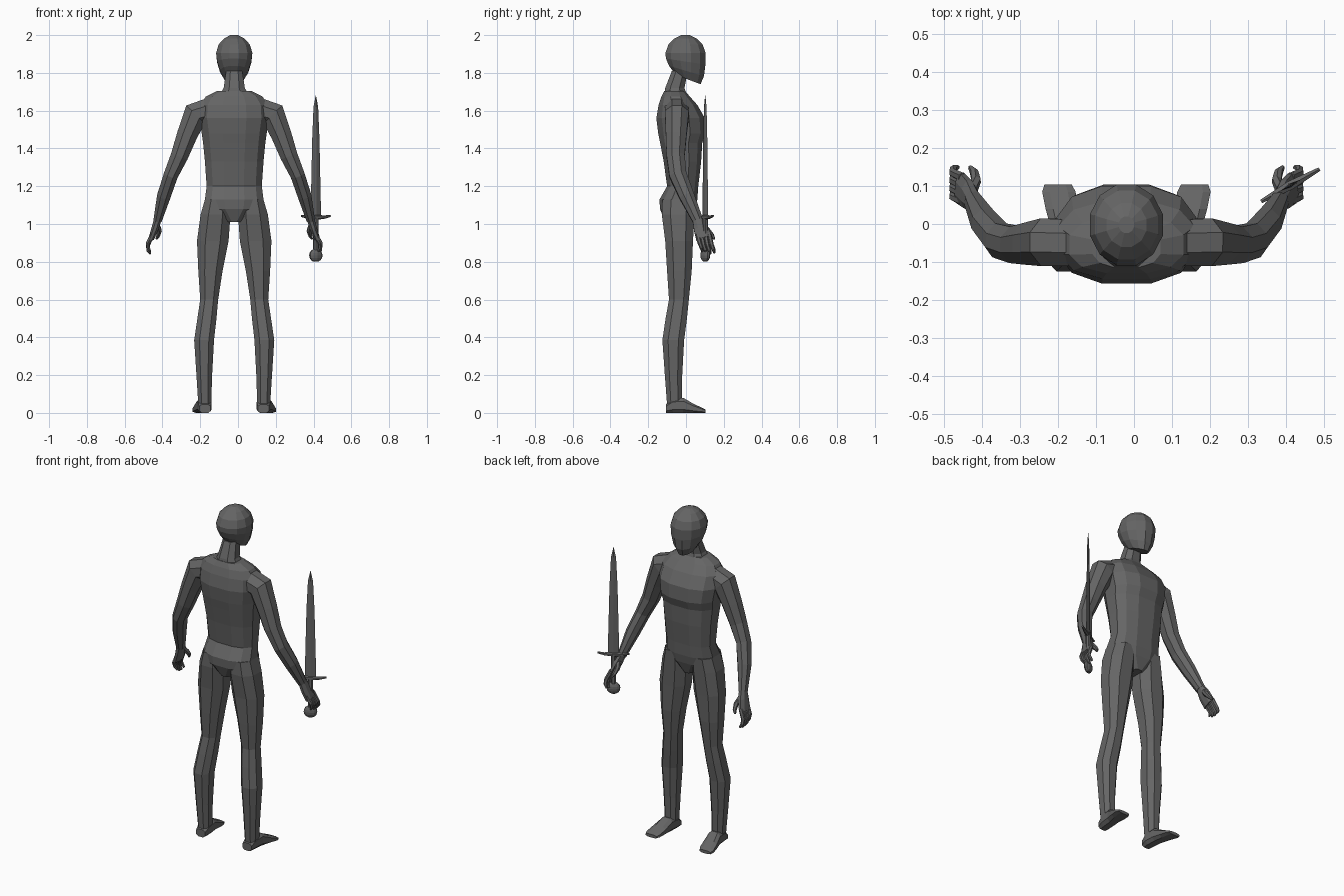
import bpy, bmesh, math
from mathutils import Vector as V

MID = -0.02            # the body's own centre line in x

mat = bpy.data.materials.new("dark grey")
mat.diffuse_color = (0.13, 0.13, 0.13, 1)


def ring(c, u, v, n=8, e=0.85):
    """Rounded polygon round c with half axes u and v, flats facing the axes."""
    pts = []
    m = math.cos(math.pi / n) ** e
    for i in range(n):
        a = 2 * math.pi * (i + 0.5) / n
        x, y = math.cos(a), math.sin(a)
        pts.append(c + u * math.copysign(abs(x) ** e / m, x)
                   + v * math.copysign(abs(y) ** e / m, y))
    return pts


def level(x, z, hw, yb, yf, tilt=0.0, n=8, e=0.85):
    """Horizontal ring; tilt raises it per unit of y."""
    h = (yf - yb) / 2
    return ring(V((x, (yb + yf) / 2, z)), V((hw, 0, 0)), V((0, h, h * tilt)), n, e)


def limb(path, n=8):
    """Rings across a path of (x, y, z, half width, half depth)."""
    p = [V(q[:3]) for q in path]
    out = []
    for i, q in enumerate(path):
        d = (p[min(i + 1, len(p) - 1)] - p[max(i - 1, 0)]).normalized()
        u = V((0, 1, 0)).cross(d).normalized()
        out.append(ring(p[i], u * q[3], d.cross(u) * q[4], n, 1.0))
    return out


def loft(name, *shells, mirror=False):
    """One object made of closed shells, each a list of rings."""
    bm = bmesh.new()
    for rings in shells:
        vs = [[bm.verts.new(p) for p in r] for r in rings]
        n = len(vs[0])
        for a, b in zip(vs, vs[1:]):
            for i in range(n):
                j = (i + 1) % n
                bm.faces.new((a[i], a[j], b[j], b[i]))
        bm.faces.new(vs[0])
        bm.faces.new(vs[-1])
    bmesh.ops.recalc_face_normals(bm, faces=bm.faces)
    me = bpy.data.meshes.new(name)
    bm.to_mesh(me)
    bm.free()
    me.materials.append(mat)
    ob = bpy.data.objects.new(name, me)
    ob.location.x = MID
    bpy.context.collection.objects.link(ob)
    if mirror:
        mod = ob.modifiers.new("mirror", 'MIRROR')
        mod.use_mirror_merge = False
    return ob


# torso: height, half width, back, front
torso = [(1.01, .035, -.11, .025), (1.08, .14, -.138, .05), (1.13, .155, -.14, .06),
         (1.20, .146, -.10, .065), (1.33, .155, -.118, .08), (1.43, .165, -.137, .086),
         (1.48, .172, -.147, .104), (1.56, .185, -.157, .10), (1.63, .18, -.145, .06),
         (1.675, .15, -.13, .02), (1.705, .09, -.115, -.005)]
loft("torso", [level(0, *r, n=12, e=0.8) for r in torso])

# neck
neck = [(1.66, .09, -.12, .01), (1.72, .056, -.11, -.008), (1.81, .043, -.075, .01)]
loft("neck", [level(0, *r) for r in neck])

# head: last number tilts the jaw down to the chin
head = [(1.765, .048, -.055, .077, -.38), (1.81, .075, -.09, .095, -.3),
        (1.86, .091, -.106, .103, -.15), (1.905, .096, -.109, .104, 0),
        (1.95, .083, -.093, .088, 0), (1.983, .053, -.06, .055, 0), (2.0, .02, -.024, .02, 0)]
loft("head", [level(0, *r, n=12, e=1.0) for r in head])

# legs: height, outer x, inner x, back, front
leg = [(1.13, .155, .03, -.125, .05), (1.05, .178, .02, -.128, .045),
       (.91, .197, .03, -.11, .037), (.75, .19, .062, -.10, .03), (.60, .18, .085, -.09, .015),
       (.50, .195, .094, -.108, .005), (.385, .212, .107, -.125, -.01),
       (.20, .20, .117, -.112, -.02), (.04, .19, .122, -.10, -.022)]
loft("legs", [level((o + i) / 2, z, (o - i) / 2, b, f) for z, o, i, b, f in leg], mirror=True)

# feet: y, centre x, half width, height
foot = [(-.106, .155, .03, .045), (-.07, .156, .037, .075), (-.015, .16, .038, .08),
        (.04, .17, .043, .048), (.085, .178, .044, .027), (.104, .18, .036, .018)]
loft("feet", [ring(V((x, y, h / 2)), V((w, 0, 0)), V((0, 0, h / 2)), 8, 0.7)
              for y, x, w, h in foot], mirror=True)

# arms
loft("arms", limb([(.12, -.05, 1.605, .066, .06), (.205, -.048, 1.58, .068, .063),
                   (.25, -.052, 1.47, .054, .055), (.29, -.055, 1.36, .046, .048),
                   (.335, -.043, 1.26, .038, .046), (.372, .003, 1.15, .036, .04),
                   (.405, .062, 1.02, .022, .028)]), mirror=True)

# hands: palm, four bowed fingers and a thumb
palm = limb([(.403, .06, 1.03, .02, .026), (.418, .078, .98, .019, .038),
             (.438, .095, .925, .015, .042)])
fingers = []
for i in range(4):
    y, drop = .06 + .021 * i, (.0, .012, .014, .008)[i]
    fingers.append(limb([(.432, y, .945, .011, .011), (.457, y + .012, .90 - drop, .010, .010),
                         (.456, y + .022, .875 - drop, .009, .009),
                         (.444, y + .027, .855 - drop, .005, .005)], 6))
thumb = limb([(.408, .085, 1.0, .012, .014), (.396, .115, .965, .012, .013),
              (.402, .138, .94, .010, .010), (.412, .15, .92, .005, .005)], 6)
loft("hands", palm, thumb, *fingers, mirror=True)


# sword, held upright in the hand on the +x side
def place(ob):
    ob.location = (.412, .102, 0)
    ob.rotation_euler.z = math.radians(29)


def flat(z, w, t, n=4):
    """Diamond section, pointed along its width."""
    return [V((w, 0, z)), V((0, t, z)), V((-w, 0, z)), V((0, -t, z))]


place(loft("blade", [flat(1.03, .032, .006), flat(1.45, .022, .005),
                     flat(1.62, .014, .004), flat(1.68, .001, .001)]))
guard = [(-.088, 1.043, .005), (-.05, 1.036, .008), (0, 1.036, .012),
         (.05, 1.036, .008), (.088, 1.043, .005)]
place(loft("guard", [ring(V((x, 0, z)), V((0, r, 0)), V((0, 0, r)), 6, 1.0)
                     for x, z, r in guard]))
place(loft("grip", [ring(V((0, 0, z)), V((.014, 0, 0)), V((0, .012, 0)))
                    for z in (.85, 1.035)]))
ball = [math.pi * k / 8 for k in range(1, 8)]
place(loft("pommel", [ring(V((0, 0, .834 - .036 * math.cos(a))), V((.037 * math.sin(a), 0, 0)),
                           V((0, .02 * math.sin(a), 0)), 10, 1.0) for a in ball]))
